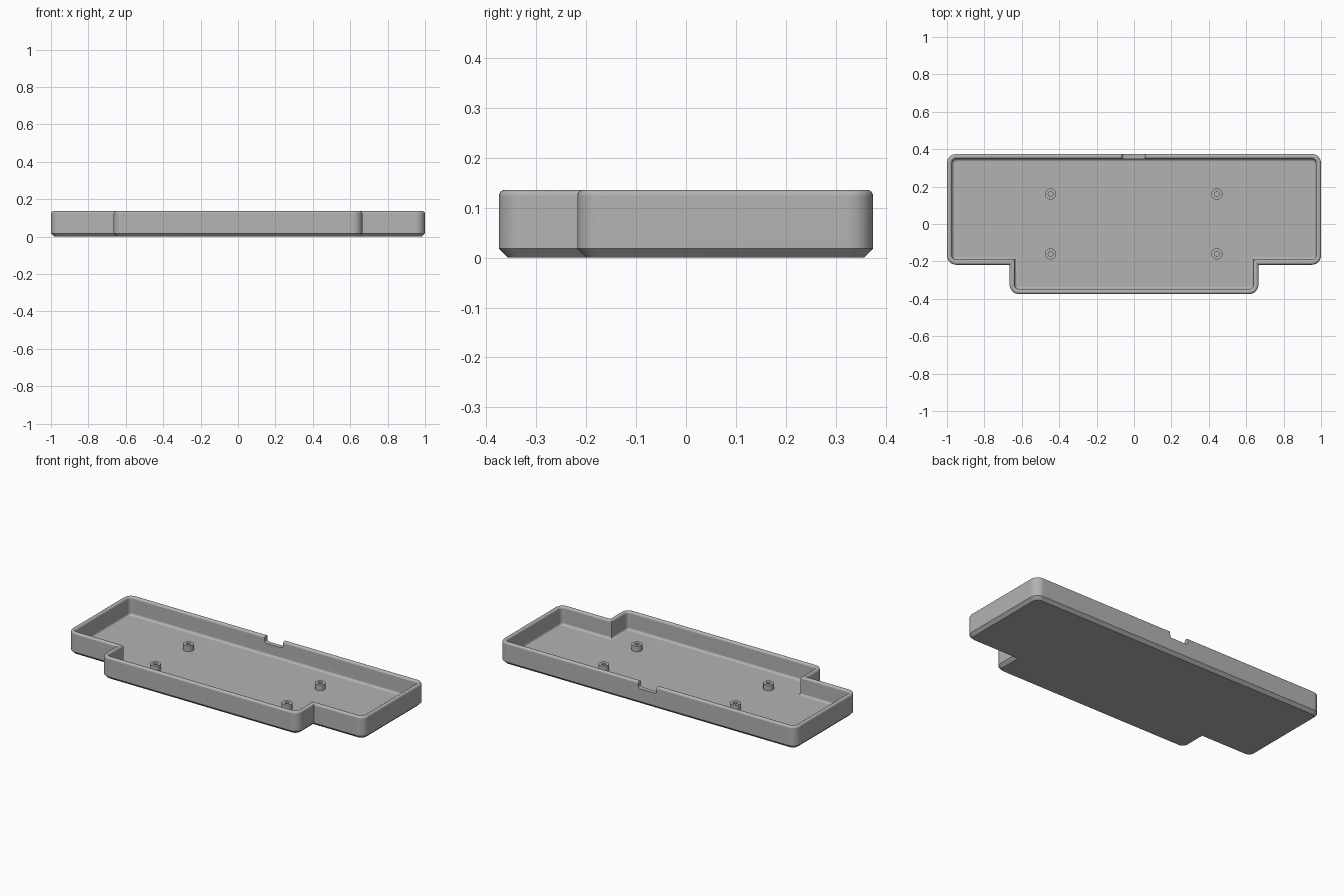
import bpy, bmesh
from math import sin, cos, pi

cube = bpy.data.objects.get("Cube")
if cube:
    bpy.data.objects.remove(cube, do_unlink=True)

HALF_W, HALF_D, HEIGHT = 1.0, 0.375, 0.136
TAB_W, STEP_Y = 0.665, -0.218        # front tab half width, front of the wings
CORNER, WALL, FLOOR = 0.05, 0.027, 0.025
RIM, FILLET, CHAMFER = WALL / 2 - 0.001, 0.014, 0.018

grey = bpy.data.materials.new("plain grey")
grey.use_nodes = True
colour = (0.45, 0.45, 0.45, 1)
grey.diffuse_color = colour
grey.node_tree.nodes["Principled BSDF"].inputs["Base Color"].default_value = colour


def arc(cx, cy, r, start, end, steps):
    return [(cx + r * cos(start + (end - start) * i / steps),
             cy + r * sin(start + (end - start) * i / steps)) for i in range(steps + 1)]


def outline(inset):
    """T-shaped outline, moved inwards: round outer corners, sharp inner ones."""
    r = CORNER - inset
    right = arc(TAB_W - CORNER, CORNER - HALF_D, r, -pi / 2, 0, 8)
    right.append((TAB_W - inset, STEP_Y + inset))
    right += arc(HALF_W - CORNER, STEP_Y + CORNER, r, -pi / 2, 0, 8)
    right += arc(HALF_W - CORNER, HALF_D - CORNER, r, 0, pi / 2, 8)
    return right + [(-x, y) for x, y in reversed(right)]


def loft(name, rings, closed=False):
    """Skin a list of point rings; cap both ends unless the last joins the first."""
    bm = bmesh.new()
    rows = [[bm.verts.new(p) for p in ring] for ring in rings]
    pairs = list(zip(rows, rows[1:]))
    if closed:
        pairs.append((rows[-1], rows[0]))
    else:
        bm.faces.new(rows[0])
        bm.faces.new(rows[-1])
    for a, b in pairs:
        for i in range(len(a)):
            j = (i + 1) % len(a)
            bm.faces.new((a[i], a[j], b[j], b[i]))
    bmesh.ops.recalc_face_normals(bm, faces=bm.faces)
    mesh = bpy.data.meshes.new(name)
    bm.to_mesh(mesh)
    bm.free()
    mesh.materials.append(grey)
    obj = bpy.data.objects.new(name, mesh)
    bpy.context.collection.objects.link(obj)
    return obj


def smooth(obj):
    bpy.ops.object.select_all(action="DESELECT")
    obj.select_set(True)
    bpy.context.view_layer.objects.active = obj
    bpy.ops.object.shade_smooth_by_angle(angle=pi / 5)
    obj.modifiers.new("flat faces stay flat", "WEIGHTED_NORMAL").keep_sharp = True


# Tray: wall section from underside, over the rounded rim, to the floor
section = [(CHAMFER, 0), (0, CHAMFER)]
section += arc(RIM, HEIGHT - RIM, RIM, pi, pi / 2, 4)
section += arc(WALL - RIM, HEIGHT - RIM, RIM, pi / 2, 0, 4)
section += arc(WALL + FILLET, FLOOR + FILLET, FILLET, pi, 1.5 * pi, 4)
tray = loft("tray", [[(x, y, z) for x, y in outline(inset)] for inset, z in section])

# Cable notch in the back wall, with rounded lower corners
left, right, low, r = -0.064, 0.06, 0.095, 0.015
shape = arc(left + r, low + r, r, pi, 1.5 * pi, 4) + arc(right - r, low + r, r, -pi / 2, 0, 4)
shape += [(right, HEIGHT + 0.1), (left, HEIGHT + 0.1)]
cutter = loft("notch_cutter", [[(x, y, z) for x, z in shape] for y in (HALF_D - 0.06, HALF_D + 0.06)])
cutter.hide_render = True
cut = tray.modifiers.new("notch", "BOOLEAN")
cut.operation, cut.solver, cut.object = "DIFFERENCE", "EXACT", cutter
bpy.context.view_layer.objects.active = tray
bpy.ops.object.modifier_apply(modifier=cut.name)
bpy.data.objects.remove(cutter, do_unlink=True)
smooth(tray)

# Four hollow screw posts on the floor
bottom, top = FLOOR - 0.005, FLOOR + 0.035
tube = [(0.03, bottom), (0.03, top), (0.013, top), (0.013, bottom)]
for side, x in (("right", -0.446), ("left", 0.443)):
    for end, y in (("front", -0.16), ("back", 0.16)):
        rings = [[(px, py, z) for px, py in arc(x, y, rad, 0, 2 * pi, 32)[:-1]] for rad, z in tube]
        smooth(loft(f"{end}_{side}_screw_post", rings, closed=True))
